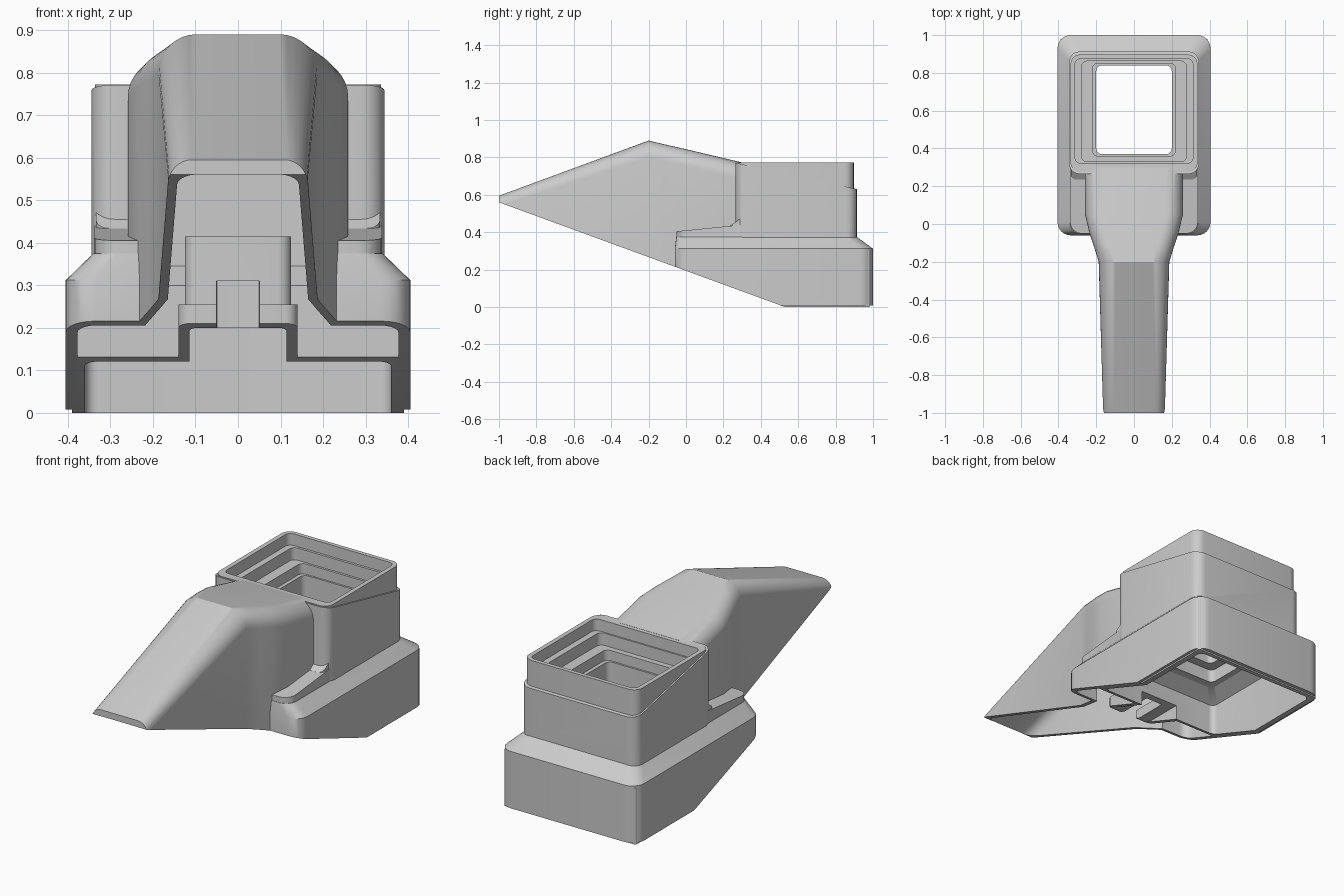
import bpy, bmesh, math

cube = bpy.data.objects.get("Cube")
if cube:
    bpy.data.objects.remove(cube, do_unlink=True)

grey = bpy.data.materials.new("light_grey_plastic")
grey.use_nodes = True
grey.diffuse_color = (0.6, 0.6, 0.6, 1)
grey.node_tree.nodes["Principled BSDF"].inputs["Base Color"].default_value = (0.6, 0.6, 0.6, 1)


def loft(name, rings):
    """Closed solid through rings that have equal point counts."""
    bm = bmesh.new()
    loops = [[bm.verts.new(p) for p in ring] for ring in rings]
    n = len(loops[0])
    for a, b in zip(loops, loops[1:]):
        for i in range(n):
            j = (i + 1) % n
            bm.faces.new((a[i], a[j], b[j], b[i]))
    bm.faces.new(loops[0])
    bm.faces.new(loops[-1])
    bmesh.ops.recalc_face_normals(bm, faces=bm.faces)
    mesh = bpy.data.meshes.new(name)
    bm.to_mesh(mesh)
    bm.free()
    mesh.materials.append(grey)
    ob = bpy.data.objects.new(name, mesh)
    bpy.context.collection.objects.link(ob)
    return ob


def plan_ring(w, y0, y1, r, z, slope=0.0):
    """Rounded rectangle seen from above; height may rise along y."""
    pts = []
    for k, (cx, cy) in enumerate([(w - r, y1 - r), (r - w, y1 - r), (r - w, y0 + r), (w - r, y0 + r)]):
        for s in range(7):
            a = math.pi / 2 * (k + s / 6)
            x, y = cx + r * math.cos(a), cy + r * math.sin(a)
            pts.append((x, y, z + slope * (y - y0)))
    return pts


def block(name, w, y0, y1, z0, z1, r=0.04, slope=0.0):
    return loft(name, [plan_ring(w, y0, y1, r, z0), plan_ring(w, y0, y1, r, z1, slope)])


def arch_ring(y, w, top, r):
    """Spout section: straight sides and rounded top corners."""
    pts = [(w, y, -0.1)]
    for k, cx in enumerate((w - r, r - w)):
        for s in range(9):
            a = math.pi / 2 * (k + s / 8)
            pts.append((cx + r * math.cos(a), y, top - r + r * math.sin(a)))
    return pts + [(-w, y, -0.1)]


def combine(body, part, operation):
    mod = body.modifiers.new(operation.title(), "BOOLEAN")
    mod.operation = operation
    mod.solver = "EXACT"
    mod.object = part
    bpy.context.view_layer.objects.active = body
    bpy.ops.object.modifier_apply(modifier=mod.name)
    bpy.data.objects.remove(part, do_unlink=True)


# Outer shell: skirt with bevelled shoulder, shelf, sleeve, neck and spout
body = loft("duct_body", [
    plan_ring(0.405, -0.06, 1.0, 0.07, 0.008),
    plan_ring(0.405, -0.06, 1.0, 0.07, 0.312),
    plan_ring(0.34, -0.052, 0.913, 0.06, 0.375),
])
spout = [(-1.0, 0.163, 0.595, 0.055), (-0.2, 0.187, 0.89, 0.09), (-0.12, 0.212, 0.871, 0.09),
         (-0.04, 0.238, 0.853, 0.09), (0.05, 0.259, 0.832, 0.09), (0.3, 0.26, 0.773, 0.09)]
for part in (
    block("shelf", 0.338, -0.05, 0.9, 0.34, 0.405, 0.06, 0.1),
    block("shelf_ramp", 0.334, 0.235, 0.33, 0.35, 0.434, 0.03, 0.7),
    block("sleeve", 0.344, 0.265, 0.913, 0.35, 0.771, 0.055, -0.216),
    block("neck", 0.336, 0.275, 0.897, 0.36, 0.772, 0.05),
    loft("spout", [arch_ring(*s) for s in spout]),
):
    combine(body, part, "UNION")

# Hollow of the spout and of the front of the skirt
inner = [(y, w - 0.022, top - 0.035, r - 0.01) for y, w, top, r in spout]
inner[0] = (-1.01, 0.141, 0.557, 0.045)
inner[-1] = (0.25, 0.238, 0.75, 0.08)
for part in (
    loft("spout_hollow", [arch_ring(*s) for s in inner]),
    loft("skirt_hollow", [
        plan_ring(0.377, -0.032, 0.25, 0.045, -0.1),
        plan_ring(0.377, -0.032, 0.25, 0.045, 0.3),
        plan_ring(0.315, -0.03, 0.25, 0.04, 0.36),
    ]),
):
    combine(body, part, "DIFFERENCE")

# Inner liner: a tall box with a shoulder and a stepped central bump
for part in (
    loft("liner", [
        plan_ring(0.39, 0.172, 0.982, 0.01, 0.0),
        plan_ring(0.39, 0.172, 0.982, 0.01, 0.3),
        plan_ring(0.32, 0.247, 0.9, 0.01, 0.345),
    ]),
    block("lower_bump", 0.14, -0.045, 0.3, 0.03, 0.255, 0.03),
    block("upper_bump", 0.125, 0.09, 0.3, 0.2, 0.415, 0.03),
):
    combine(body, part, "UNION")

# Stepped passage through the tower: ledges from above and below
passage = [
    (0.312, 0.322, 0.875, 0.71, 0.9), (0.278, 0.33, 0.862, 0.645, 0.72), (0.22, 0.36, 0.85, 0.59, 0.66),
    (0.2, 0.37, 0.84, 0.36, 0.6), (0.25, 0.32, 0.88, 0.32, 0.4),
]
for w, y0, y1, z0, z1 in passage:
    combine(body, block("passage_step", w, y0, y1, z0, z1, 0.03), "DIFFERENCE")
for part in (
    loft("liner_hollow", [
        plan_ring(0.36, 0.2, 0.96, 0.03, -0.1),
        plan_ring(0.36, 0.2, 0.96, 0.03, 0.285),
        plan_ring(0.285, 0.275, 0.9, 0.03, 0.33),
    ]),
    block("bump_channel", 0.114, -0.016, 0.3, -0.1, 0.2, 0.02),
    block("bump_slot", 0.05, -0.08, 0.16, -0.1, 0.31, 0.002),
):
    combine(body, part, "DIFFERENCE")

# Slanted cut along the underside
underside = [(-1.2, 0.633), (0.53, 0.0), (0.53, -0.5), (-1.2, -0.5)]
combine(body, loft("slant_cutter", [[(x, y, z) for y, z in underside] for x in (-1, 1)]), "DIFFERENCE")

# Clean up and shade
bm = bmesh.new()
bm.from_mesh(body.data)
bmesh.ops.remove_doubles(bm, verts=bm.verts, dist=0.0003)
bm.to_mesh(body.data)
bm.free()
bpy.ops.object.select_all(action="DESELECT")
body.select_set(True)
bpy.context.view_layer.objects.active = body
bpy.ops.object.shade_smooth_by_angle(angle=math.radians(28))
